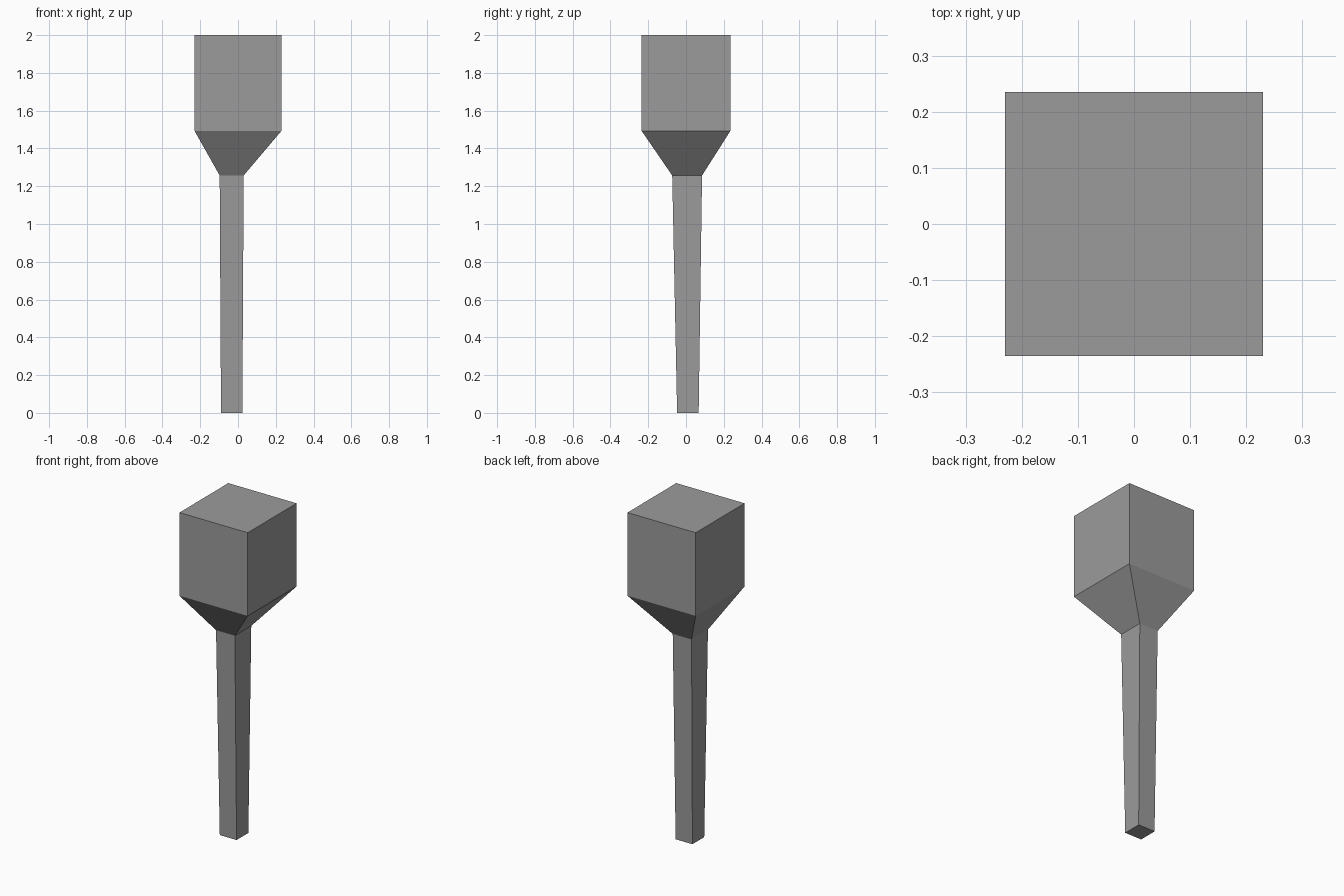
import bpy
import bmesh

cube = bpy.data.objects.get("Cube")
if cube:
    bpy.data.objects.remove(cube, do_unlink=True)

GREY = (0.33, 0.33, 0.33, 1.0)
grey = bpy.data.materials.new("plain grey")
grey.use_nodes = True
grey.diffuse_color = GREY
grey.node_tree.nodes["Principled BSDF"].inputs["Base Color"].default_value = GREY


def loft(name, sections):
    """Skin rectangular sections (z, x0, x1, y0, y1), from bottom to top."""
    bm = bmesh.new()
    rings = [[bm.verts.new((x, y, z)) for x, y in ((x0, y0), (x1, y0), (x1, y1), (x0, y1))]
             for z, x0, x1, y0, y1 in sections]
    bm.faces.new(rings[0][::-1])
    bm.faces.new(rings[-1])
    for low, high in zip(rings, rings[1:]):
        for i in range(4):
            j = (i + 1) % 4
            bm.faces.new((low[i], low[j], high[j], high[i]))
    bmesh.ops.recalc_face_normals(bm, faces=bm.faces)
    mesh = bpy.data.meshes.new(name)
    bm.to_mesh(mesh)
    bm.free()
    mesh.materials.append(grey)
    obj = bpy.data.objects.new(name, mesh)
    bpy.context.collection.objects.link(obj)
    return obj


# One continuous skin: tapered handle, flared collar, square head
foot = (0, -0.09, 0.023, -0.047, 0.067)
neck = (1.257, -0.097, 0.03, -0.073, 0.085)
shoulder = (1.493, -0.23, 0.23, -0.235, 0.235)
crown = (2, *shoulder[1:])
loft("square_head_mallet", (foot, neck, shoulder, crown))
